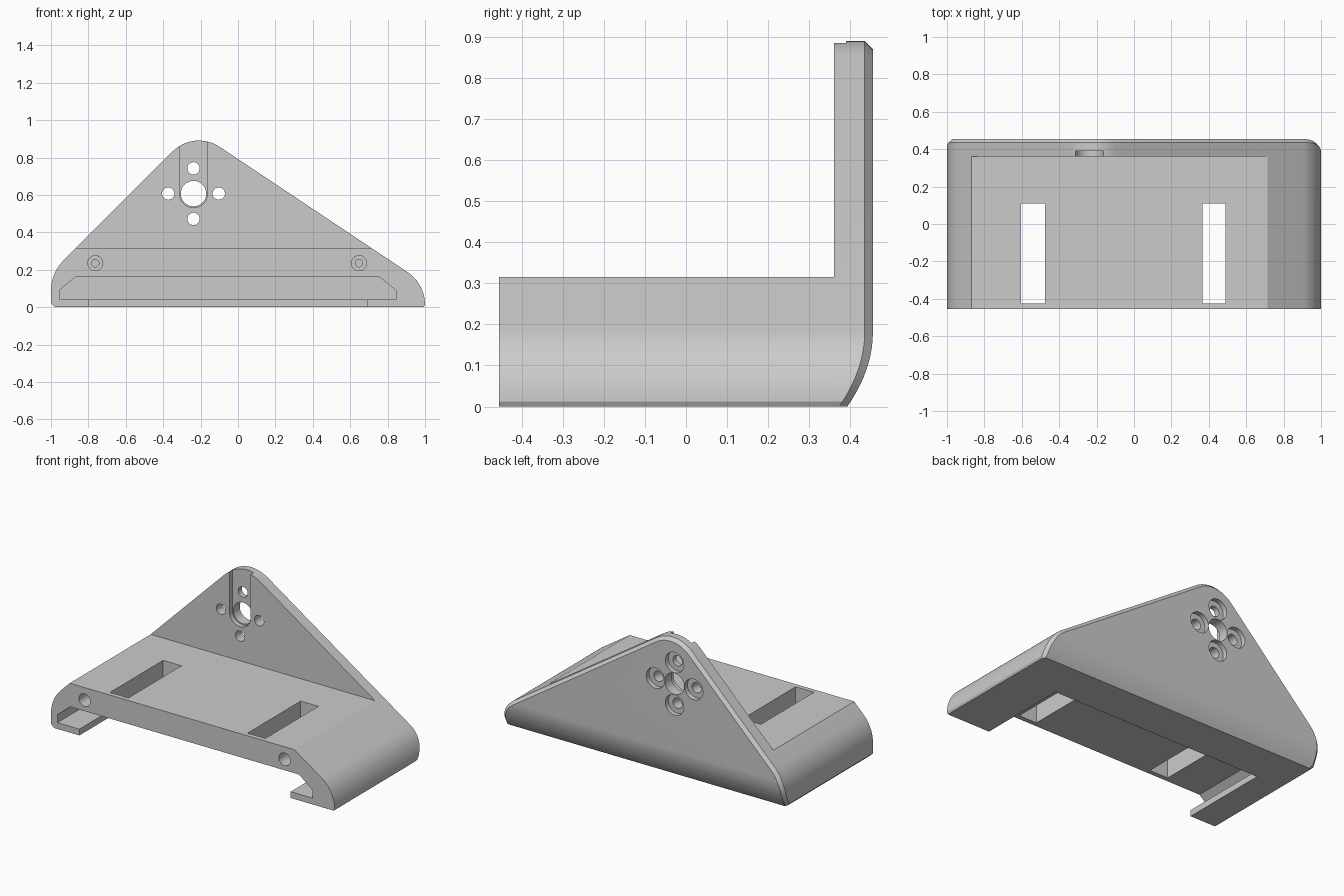
import bpy, bmesh, math
from mathutils import Vector

cube = bpy.data.objects.get("Cube")
if cube:
    bpy.data.objects.remove(cube, do_unlink=True)

FRONT, BACK, CHAMFER = -0.455, 0.455, 0.02
CURVE_TOP, CURVE_DEPTH = 0.18, 0.062


def fillet(prev, corner, nxt, radius, steps=12):
    """Points of an arc that rounds a corner between two straight edges."""
    p, c, n = Vector(prev), Vector(corner), Vector(nxt)
    a, b = (p - c).normalized(), (n - c).normalized()
    half = a.angle(b) / 2
    centre = c + (a + b).normalized() * radius / math.sin(half)
    start = (c + a * radius / math.tan(half) - centre).normalized()
    end = (c + b * radius / math.tan(half) - centre).normalized()
    return [centre + start.slerp(end, i / steps) * radius for i in range(steps + 1)]


def inset(points, d):
    """Offset a clockwise outline inwards, keeping the base on the ground."""
    out = []
    for i, p in enumerate(points):
        e1 = (p - points[i - 1]).normalized()
        e2 = (points[(i + 1) % len(points)] - p).normalized()
        n1, n2 = Vector((e1.y, -e1.x)), Vector((e2.y, -e2.x))
        q = p + (n1 + n2) * d / (1 + n1.dot(n2))
        if p.y < 1e-5:
            q.y = 0
        out.append(q)
    return out


def loft(name, rings):
    """Solid through (outline, y) rings, closed at both ends."""
    bm = bmesh.new()
    loops = [[bm.verts.new((p[0], y, p[1])) for p in pts] for pts, y in rings]
    for a, b in zip(loops, loops[1:]):
        for i in range(len(a)):
            j = (i + 1) % len(a)
            bm.faces.new((a[i], a[j], b[j], b[i]))
    bm.faces.new(loops[0])
    bm.faces.new(loops[-1][::-1])
    bmesh.ops.recalc_face_normals(bm, faces=bm.faces)
    mesh = bpy.data.meshes.new(name)
    bm.to_mesh(mesh)
    bm.free()
    obj = bpy.data.objects.new(name, mesh)
    bpy.context.collection.objects.link(obj)
    return obj


def circle(x, z, r, n=40):
    return [(x + r * math.cos(2 * math.pi * i / n),
             z + r * math.sin(2 * math.pi * i / n)) for i in range(n)]


def rect(x0, x1, z0, z1):
    return [(x0, z0), (x1, z0), (x1, z1), (x0, z1)]


# Triangular body outline with rounded shoulders and apex
left, apex, right = (-1, 0.183), (-0.2345, 0.948), (1, 0.125)
outline = [Vector((-0.98, 0)), Vector((-1, 0.02))]
outline += fillet((-1, 0), left, apex, 0.23)
outline += fillet(left, apex, right, 0.2)
outline += fillet(apex, right, (1, 0), 0.21)
outline.append(Vector((0.993, 0)))

# Body with a chamfered back rim
body = loft("bracket_body", [(outline, FRONT), (outline, BACK - CHAMFER),
                             (inset(outline, CHAMFER), BACK)])

# Curve the lower back face in towards the base
bm = bmesh.new()
bm.from_mesh(body.data)
for i in range(1, 11):
    bmesh.ops.bisect_plane(bm, geom=bm.verts[:] + bm.edges[:] + bm.faces[:],
                           plane_co=(0, 0, CURVE_TOP * i / 10), plane_no=(0, 0, 1))
for v in bm.verts:
    if v.co.y > 0.4 and v.co.z < CURVE_TOP:
        v.co.y -= CURVE_DEPTH * (1 - v.co.z / CURVE_TOP) ** 2
bm.to_mesh(body.data)
bm.free()

cutters = []


def cut(points, y0, y1):
    cutters.append(loft("cutter", [(points, y0), (points, y1)]))


# Space above the platform, in front of the upright plate
cut(rect(-1.2, 1.2, 0.315, 1.2), -0.6, 0.36)
# Sliding channel, running deeper than its opening in the base
cut([(-0.955, 0.04), (0.845, 0.04), (0.845, 0.09), (0.75, 0.165),
     (-0.865, 0.165), (-0.955, 0.09)], -0.6, 0.285)
cut(rect(-0.8, 0.69, -0.1, 0.05), -0.6, 0.13)
# Strap slots
for x0, x1 in ((-0.605, -0.475), (0.365, 0.49)):
    cut(rect(x0, x1, 0.1, 0.5), -0.425, 0.11)
# Stepped screw holes in the front edge
for x in (-0.763, 0.647):
    cut(circle(x, 0.235, 0.04), -0.6, -0.3)
    cut(circle(x, 0.235, 0.02), -0.4, 0.1)
# Shaft hole and the open-topped pocket around it
HX, HZ = -0.238, 0.607
cut(circle(HX, HZ, 0.068), 0.3, 0.6)
cut(circle(HX, HZ, 0.075)[20:] + [(HX + 0.075, HZ), (HX + 0.075, 1.1),
                                  (HX - 0.075, 1.1)], 0.3, 0.39)
# Four mounting holes, counterbored at the back
for i in range(4):
    x = HX + 0.135 * math.cos(i * math.pi / 2)
    z = HZ + 0.135 * math.sin(i * math.pi / 2)
    cut(circle(x, z, 0.033), 0.3, 0.6)
    cut(circle(x, z, 0.065), 0.425, 0.6)

# Apply the cuts
bpy.context.view_layer.objects.active = body
for c in cutters:
    c.hide_render = True
    mod = body.modifiers.new("cut", "BOOLEAN")
    mod.operation, mod.solver, mod.object = "DIFFERENCE", "EXACT", c
    bpy.ops.object.modifier_apply(modifier=mod.name)
for c in cutters:
    bpy.data.objects.remove(c, do_unlink=True)

# Plain grey finish
grey = bpy.data.materials.new("plain_grey")
grey.use_nodes = True
colour = (0.6, 0.6, 0.6, 1)
grey.diffuse_color = colour
grey.node_tree.nodes["Principled BSDF"].inputs["Base Color"].default_value = colour
body.data.materials.clear()
body.data.materials.append(grey)

bpy.ops.object.select_all(action="DESELECT")
body.select_set(True)
bpy.ops.object.shade_smooth_by_angle(angle=math.radians(25))
